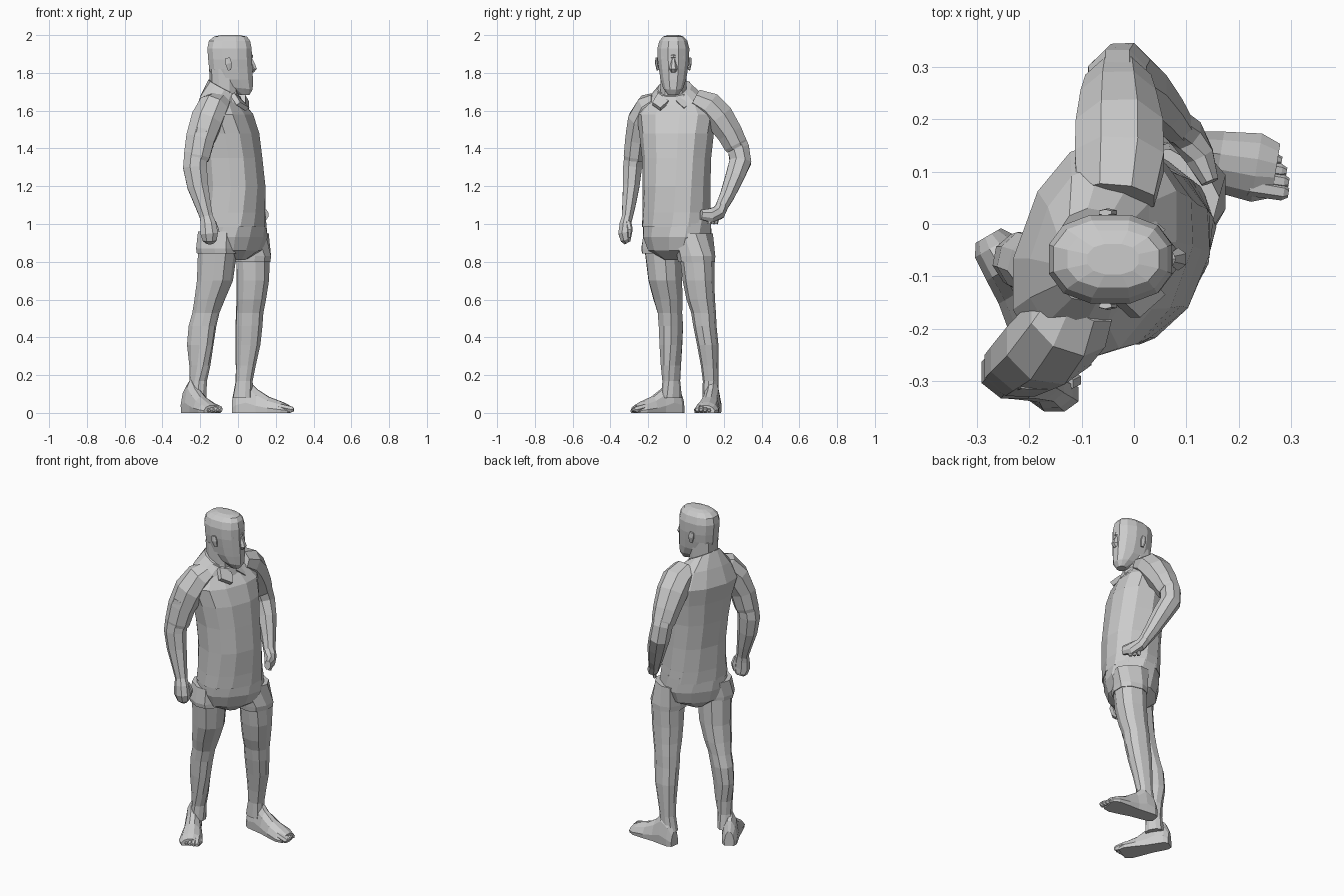
import bpy, bmesh, math
from mathutils import Vector


def loft(name, rings):
    """Skin a list of equal-sized point rings, capping both ends."""
    bm = bmesh.new()
    vs = [[bm.verts.new(p) for p in r] for r in rings]
    n = len(vs[0])
    for a, b in zip(vs, vs[1:]):
        for i in range(n):
            j = (i + 1) % n
            bm.faces.new((a[i], a[j], b[j], b[i]))
    bm.faces.new(vs[0][::-1])
    bm.faces.new(vs[-1])
    bmesh.ops.recalc_face_normals(bm, faces=bm.faces)
    me = bpy.data.meshes.new(name)
    bm.to_mesh(me)
    bm.free()
    ob = bpy.data.objects.new(name, me)
    bpy.context.collection.objects.link(ob)
    return ob


def spow(v, e):
    return math.copysign(abs(v) ** e, v)


def flat_ring(x, y, z, wide, deep, turn=0, tilt=0, n=10, e=0.85):
    """Level oval; turn = yaw of the facing direction, tilt = front rise."""
    t = math.radians(turn)
    f = Vector((math.cos(t), -math.sin(t), 0))
    u = Vector((math.sin(t), math.cos(t), 0))
    pts = []
    for i in range(n):
        a = 2 * math.pi * (i + 0.5) / n
        s = spow(math.sin(a), e)
        pts.append(Vector((x, y, z + tilt * s)) + u * wide * spow(math.cos(a), e) + f * deep * s)
    return pts


def stack(name, rows, **kw):
    return loft(name, [flat_ring(*r, **kw) for r in rows])


def tube(name, rows, n=8, ref=(1, 0, 0)):
    """Limb along a path; rows are x, y, z, radius along ref, other radius."""
    c = [Vector(r[:3]) for r in rows]
    rings = []
    for i, r in enumerate(rows):
        t = (c[min(i + 1, len(c) - 1)] - c[max(i - 1, 0)]).normalized()
        v = t.cross(Vector(ref)).normalized()
        u = v.cross(t)
        rings.append([c[i] + u * r[3] * math.cos(k) + v * r[4] * math.sin(k)
                      for k in (2 * math.pi * (j + 0.5) / n for j in range(n))])
    return loft(name, rings)


# shirt body
stack("shirt", [
    (-.02, -.05, .985, .187, .158, 30), (-.02, -.05, 1.06, .182, .158, 26),
    (-.02, -.05, 1.2, .178, .16, 22), (-.035, -.05, 1.35, .182, .158, 20),
    (-.05, -.05, 1.48, .198, .155, 20), (-.075, -.05, 1.58, .215, .145, 20),
    (-.085, -.05, 1.66, .165, .105, 19, -.02), (-.08, -.06, 1.725, .09, .075, 10, -.04)], n=12)

# shorts: seat and two short legs
stack("shorts_seat", [
    (-.03, -.045, .81, .05, .08, 40), (-.025, -.045, .86, .16, .135, 40),
    (-.02, -.045, .93, .188, .155, 38), (-.02, -.048, 1.02, .184, .154, 30)], n=12)
stack("shorts_right_leg", [
    (-.108, -.13, .845, .1, .108, 30), (-.11, -.132, .87, .102, .11, 30),
    (-.1, -.12, .96, .1, .11, 35)])
stack("shorts_left_leg", [
    (.078, .056, .8, .096, .096, 15), (.078, .054, .83, .099, .1, 15),
    (.055, .04, .95, .1, .105, 30)])

# bare legs: (x, y, z, half width, half depth, turn)
stack("right_leg", [
    (-.215, -.075, .08, .044, .055, 60), (-.21, -.078, .17, .042, .047, 50),
    (-.202, -.08, .25, .047, .057, 40), (-.2, -.08, .36, .054, .073, 30),
    (-.188, -.08, .46, .06, .075, 30), (-.17, -.085, .53, .062, .072, 30),
    (-.15, -.095, .6, .076, .078, 30), (-.122, -.11, .7, .086, .094, 30),
    (-.108, -.122, .86, .094, .102, 30)])
stack("left_leg", [
    (.025, .13, .08, .042, .055, 12), (.033, .13, .17, .04, .046, 12),
    (.041, .125, .25, .045, .054, 12), (.052, .115, .36, .055, .068, 12),
    (.058, .1, .46, .06, .073, 12), (.062, .093, .53, .064, .074, 12),
    (.07, .078, .6, .074, .08, 12), (.078, .066, .7, .082, .088, 12),
    (.08, .058, .84, .09, .092, 15)])


# feet: half-round sections from heel to ball, with toes
def foot(side, heel, toe, out):
    h, t = Vector((*heel, 0)), Vector((*toe, 0))
    f = (t - h).normalized()
    s = Vector((-f.y, f.x, 0))
    rings = []
    for k, w, z in ((0, .028, .085), (.08, .043, .14), (.25, .046, .18),
                    (.42, .048, .125), (.62, .058, .085), (.85, .066, .058), (.97, .052, .04)):
        c = h.lerp(t, k)
        rings.append([c + s * w * a + Vector((0, 0, z * b)) for a, b in
                      ((-.95, 0), (-1, .3), (-.72, .75), (-.25, 1), (.25, 1), (.72, .75), (1, .3), (.95, 0))])
    loft(side + "_foot", rings)
    for i in range(5):
        r = .018 - .0018 * i
        o = s * out * (.038 - .02 * i)
        p, q = h.lerp(t, .82) + o, h.lerp(t, 1.03 - .008 * i * i) + o
        tube(f"{side}_toe_{i + 1}", [(p.x, p.y, r + .015, r, r), (q.x, q.y, r, r, r * .9),
                                     (*(q + f * .012).xy, r, r * .5, r * .5)], n=6, ref=(0, 0, 1))


foot("right", (-.278, -.022), (-.132, -.275), 1)
foot("left", (-.028, .15), (.28, .1), -1)

# arms and sleeves
tube("right_arm", [
    (-.19, -.26, 1.5, .065, .06), (-.222, -.277, 1.37, .068, .053),
    (-.228, -.283, 1.3, .068, .054), (-.213, -.29, 1.2, .06, .047),
    (-.185, -.302, 1.1, .045, .038), (-.165, -.312, 1.03, .036, .03)])
tube("right_sleeve", [
    (-.1, -.15, 1.65, .07, .05), (-.125, -.19, 1.625, .085, .075),
    (-.165, -.235, 1.55, .09, .078), (-.2, -.262, 1.45, .082, .064),
    (-.218, -.274, 1.36, .074, .06), (-.221, -.276, 1.34, .068, .055)])
tube("left_arm", [
    (-.03, .23, 1.5, .06, .065), (-.032, .278, 1.4, .06, .062),
    (-.022, .288, 1.33, .06, .062), (.015, .258, 1.25, .055, .053),
    (.055, .218, 1.15, .043, .042), (.083, .185, 1.085, .033, .034)])
tube("left_sleeve", [
    (-.035, .05, 1.66, .08, .06), (-.028, .12, 1.625, .092, .082),
    (-.028, .175, 1.565, .09, .085), (-.03, .232, 1.48, .078, .074),
    (-.03, .262, 1.42, .068, .068), (-.03, .27, 1.405, .06, .062)])

# right fist with curled fingers and thumb
tube("right_hand", [
    (-.17, -.31, 1.05, .034, .028), (-.158, -.32, 1.0, .045, .034),
    (-.152, -.325, .95, .05, .036), (-.15, -.318, .915, .04, .03), (-.15, -.31, .9, .022, .018)])
tube("right_thumb", [(-.13, -.305, 1.01, .016, .016), (-.117, -.298, .97, .018, .016),
                     (-.122, -.3, .93, .01, .01)], n=6)
# left hand resting on the hip
tube("left_hand", [
    (.075, .195, 1.1, .033, .033), (.1, .172, 1.06, .034, .04),
    (.125, .13, 1.045, .03, .04), (.145, .08, 1.05, .018, .028)])
for i in range(3):
    tube(f"left_finger_{i + 1}", [(.1 + i * .015, .165 - .015 * i, 1.05, .014, .015),
                                  (.1 + i * .015, .158 - .018 * i, 1.0, .009, .011)], n=6)

# neck and head
stack("neck", [(-.07, -.065, 1.6, .08, .08), (-.072, -.066, 1.7, .071, .075),
               (-.075, -.067, 1.82, .074, .078)], n=10)
stack("head", [
    (.035, -.068, 1.682, .028, .025), (.005, -.068, 1.72, .054, .075, 0, -.008),
    (-.028, -.067, 1.765, .07, .11), (-.038, -.067, 1.82, .079, .118),
    (-.042, -.067, 1.87, .086, .119), (-.045, -.067, 1.93, .087, .121),
    (-.045, -.067, 1.97, .076, .112), (-.04, -.067, 1.992, .056, .09),
    (-.04, -.067, 2.0, .03, .05)], n=12)
# nose and brow
tube("nose", [(.068, -.067, 1.875, .008, .01), (.076, -.067, 1.845, .016, .016),
              (.084, -.067, 1.822, .018, .022), (.075, -.067, 1.805, .01, .014)], n=6)
tube("brow", [(.045, -.12, 1.882, .01, .01), (.07, -.067, 1.888, .012, .012),
              (.045, -.014, 1.882, .01, .01)], n=6)
for side, s in (("right", -1), ("left", 1)):
    tube(side + "_ear", [(-.045, -.067 + s * .083, 1.815, .01, .006),
                         (-.05, -.067 + s * .089, 1.85, .02, .008),
                         (-.055, -.067 + s * .089, 1.88, .014, .006)], n=6)

# collar band with two pointed flaps
stack("collar_band", [(-.07, -.065, 1.665, .106, .098, 10, -.035),
                      (-.073, -.066, 1.715, .085, .085, 10, -.04)], n=12)
for side, s in (("right", -1), ("left", 1)):
    y = -.073
    outer = [(.025, y + s * .02, 1.655), (-.02, y + s * .075, 1.695),
             (.012, y + s * .105, 1.645), (.06, y + s * .062, 1.615)]
    loft(side + "_collar_flap", [[Vector(p) for p in outer],
                                 [Vector(p) - Vector((.02, 0, .016)) for p in outer]])
